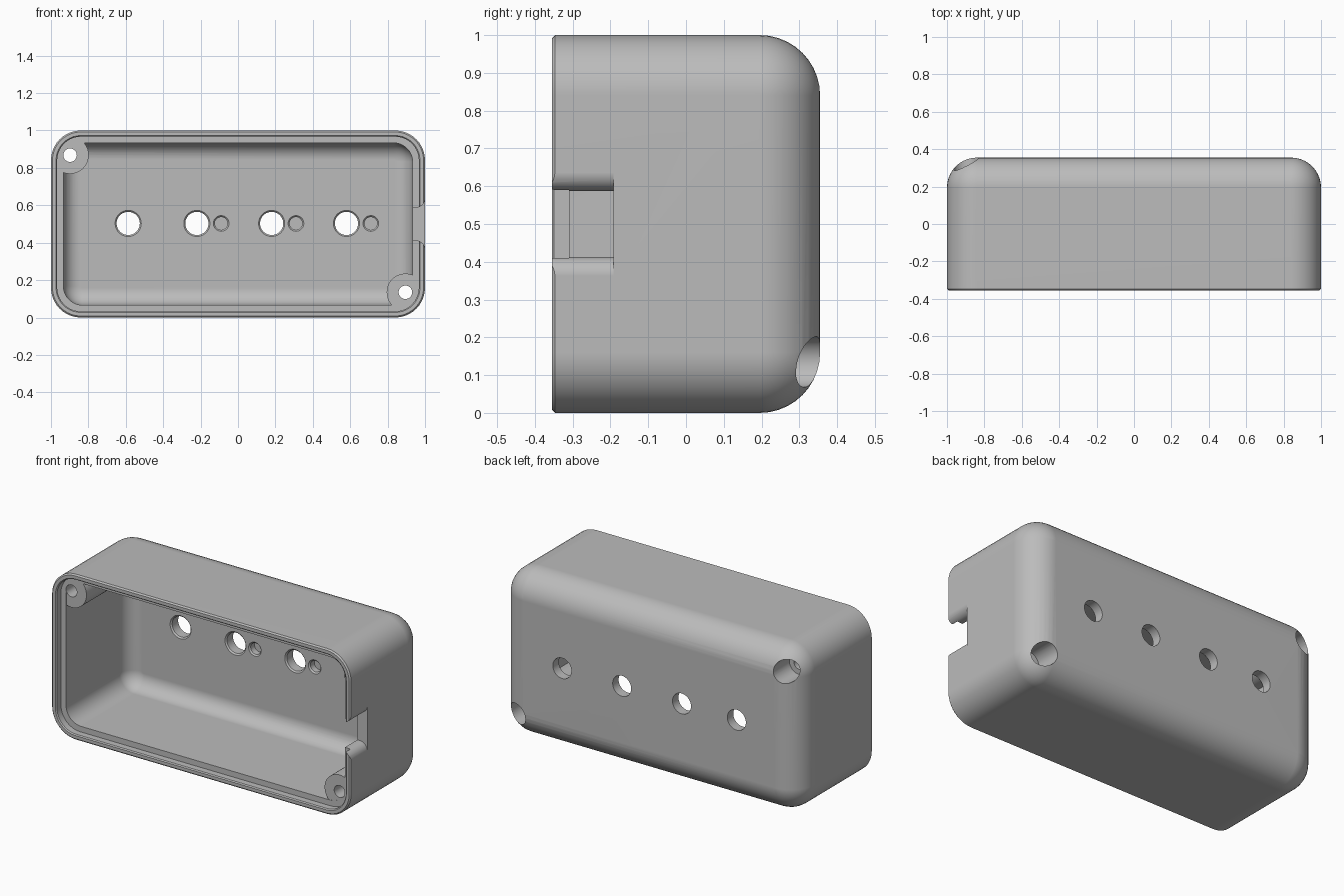
import bpy, bmesh
from math import sin, cos, pi

if "Cube" in bpy.data.objects:
    bpy.data.objects.remove(bpy.data.objects["Cube"], do_unlink=True)

grey = bpy.data.materials.new("light_grey")
grey.use_nodes = True
colour = (0.5, 0.5, 0.5, 1)
grey.diffuse_color = colour
grey.node_tree.nodes["Principled BSDF"].inputs["Base Color"].default_value = colour

FRONT, BACK, STEP = -0.355, 0.355, -0.31
MID = 0.5


def loft(name, rings):
    """Closed solid through rings of equal length; each ring is (y, [(x, z), ...])."""
    bm = bmesh.new()
    loops = [[bm.verts.new((x, y, z)) for x, z in pts] for y, pts in rings]
    n = len(loops[0])
    for a, b in zip(loops, loops[1:]):
        for i in range(n):
            j = (i + 1) % n
            bm.faces.new((a[i], a[j], b[j], b[i]))
    bm.faces.new(loops[0])
    bm.faces.new(loops[-1])
    bmesh.ops.recalc_face_normals(bm, faces=bm.faces[:])
    mesh = bpy.data.meshes.new(name)
    bm.to_mesh(mesh)
    bm.free()
    mesh.materials.append(grey)
    obj = bpy.data.objects.new(name, mesh)
    bpy.context.collection.objects.link(obj)
    return obj


def round_rect(inset, radius, seg=10):
    hx, hz = 1 - inset - radius, MID - inset - radius
    pts = []
    for k, (sx, sz) in enumerate([(1, 1), (-1, 1), (-1, -1), (1, -1)]):
        for i in range(seg + 1):
            t = (k + i / seg) * pi / 2
            pts.append((sx * hx + radius * cos(t), MID + sz * hz + radius * sin(t)))
    return pts


def back_fillet(y_end, inset, corner, r, seg=10):
    """Rings rounding off the back edge of a box."""
    out = []
    for i in range(seg + 1):
        t = i / seg * pi / 2
        d = r * (1 - cos(t))
        out.append((y_end - r + r * sin(t), round_rect(inset + d, max(corner - d, 0.002))))
    return out


def turned(name, x, z, profile, seg=40):
    """Round solid along y from (y, radius) pairs."""
    return loft(name, [(y, [(x + r * cos(2 * pi * i / seg), z + r * sin(2 * pi * i / seg))
                            for i in range(seg)]) for y, r in profile])


def cut(target, tool):
    mod = target.modifiers.new("cut", "BOOLEAN")
    mod.operation = "DIFFERENCE"
    mod.solver = "EXACT"
    mod.object = tool
    bpy.context.view_layer.objects.active = target
    bpy.ops.object.modifier_apply(modifier=mod.name)
    bpy.data.objects.remove(tool, do_unlink=True)


# Outer shell with a small chamfer at the open front
shell = loft("enclosure_shell",
             [(FRONT, round_rect(0.008, 0.152)), (FRONT + 0.008, round_rect(0, 0.16))]
             + back_fillet(BACK, 0, 0.16, 0.16))

# Cavity with a stepped rim, leaving two screw posts standing
cavity = loft("cavity_cutter",
              [(-0.5, round_rect(0.027, 0.133)), (FRONT, round_rect(0.027, 0.133)),
               (FRONT + 0.006, round_rect(0.033, 0.127)), (STEP, round_rect(0.033, 0.127)),
               (STEP, round_rect(0.067, 0.1))]
              + back_fillet(0.29, 0.067, 0.1, 0.09))
posts = [(-0.898, 0.868), (0.895, 0.135)]
for x, z in posts:
    cut(cavity, turned("post_cutter", x, z, [(STEP + 0.002, 0.1), (0.5, 0.1)]))
cut(shell, cavity)

# Screw holes, widened from the back
for x, z in posts:
    cut(shell, turned("screw_cutter", x, z, [
        (-0.33, 0.036), (0.2, 0.036), (0.2, 0.067), (0.5, 0.067)]))

# Through holes in the back wall
for x in (-0.587, -0.22, 0.18, 0.58):
    cut(shell, turned("hole_cutter", x, 0.503, [
        (0.25, 0.07), (0.29, 0.07), (0.298, 0.062), (0.5, 0.062)]))

# Blind pockets inside the back wall
for x in (-0.09, 0.31, 0.71):
    cut(shell, turned("pocket_cutter", x, 0.503, [
        (0.25, 0.042), (0.29, 0.042), (0.298, 0.034), (0.335, 0.034)]))

# Cable notch in the left side, with rounded outer edges
r, half = 0.05, 0.087
arc = [(0.95 + r * sin(i * pi / 16), half + r - r * cos(i * pi / 16)) for i in range(9)]
edge = [(0.8, half)] + arc + [(1.1, half + r)]
outline = [(x, MID + h) for x, h in edge] + [(x, MID - h) for x, h in reversed(edge)]
cut(shell, loft("notch_cutter", [(-0.5, outline), (-0.192, outline)]))

# Smooth fillets, crisp edges
bpy.ops.object.select_all(action="DESELECT")
shell.select_set(True)
bpy.context.view_layer.objects.active = shell
bpy.ops.object.shade_smooth_by_angle(angle=pi / 6)
weighted = shell.modifiers.new("weighted_normals", "WEIGHTED_NORMAL")
weighted.keep_sharp = True
